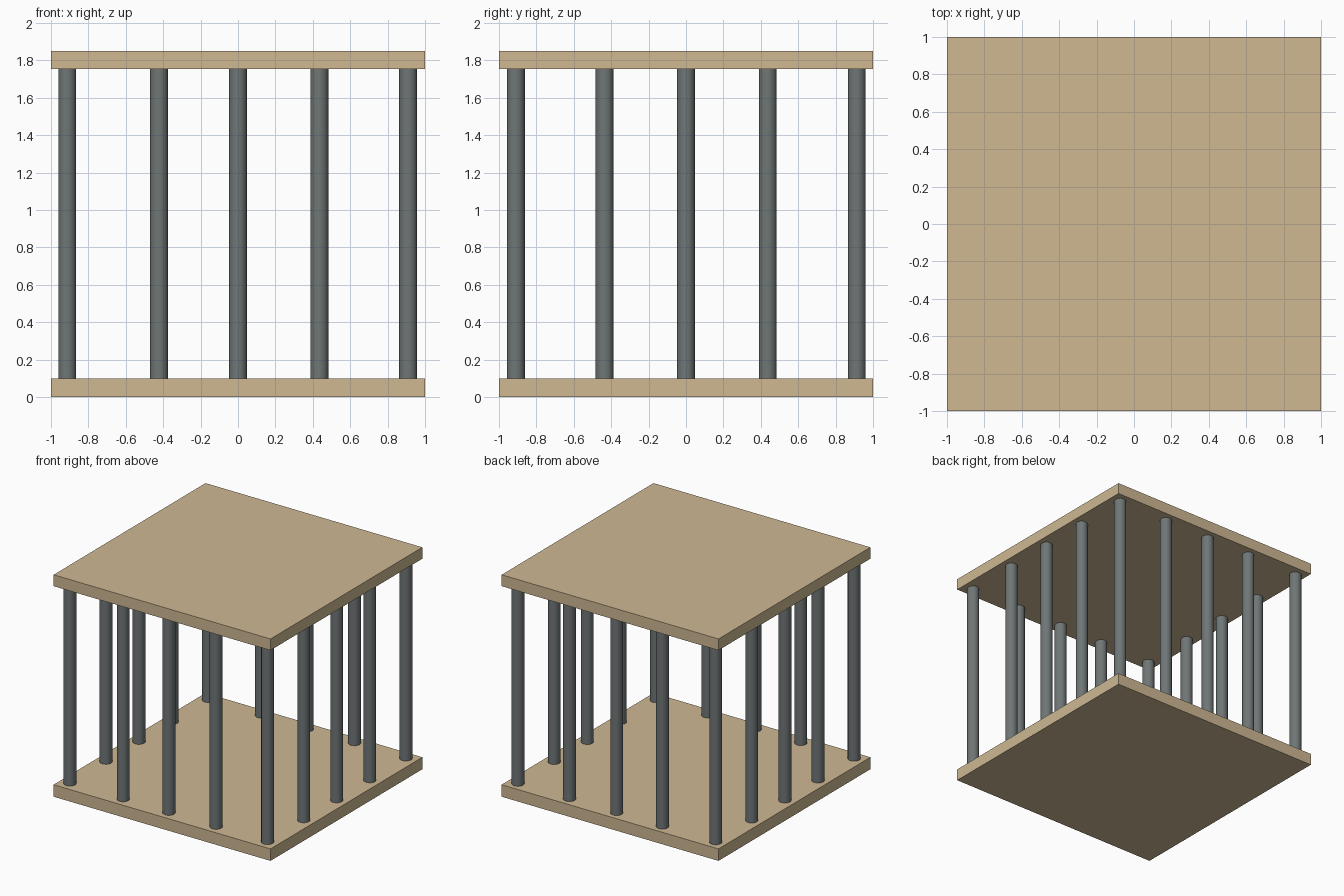
import bpy

if "Cube" in bpy.data.objects:
    bpy.data.objects.remove(bpy.data.objects["Cube"])

wood = bpy.data.materials.new("tan_wood")
wood.diffuse_color = (0.62, 0.48, 0.29, 1)
wood.use_nodes = True
wood.node_tree.nodes["Principled BSDF"].inputs["Base Color"].default_value = wood.diffuse_color
steel = bpy.data.materials.new("dark_steel")
steel.diffuse_color = (0.16, 0.18, 0.18, 1)
steel.use_nodes = True
steel.node_tree.nodes["Principled BSDF"].inputs["Base Color"].default_value = steel.diffuse_color

BASE_TOP, ROOF_BOTTOM, ROOF_TOP = 0.10, 1.755, 1.85


def slab(name, z0, z1):
    bpy.ops.mesh.primitive_cube_add(size=1, location=(0, 0, (z0 + z1) / 2))
    ob = bpy.context.object
    ob.name = name
    ob.scale = (2, 2, z1 - z0)
    bpy.ops.object.transform_apply(location=False, rotation=False, scale=True)
    ob.data.materials.append(wood)


def post(name, x, y):
    bpy.ops.mesh.primitive_cylinder_add(
        vertices=32, radius=0.048, depth=ROOF_BOTTOM - BASE_TOP,
        location=(x, y, (BASE_TOP + ROOF_BOTTOM) / 2))
    ob = bpy.context.object
    ob.name = name
    ob.data.materials.append(steel)
    bpy.ops.object.shade_smooth_by_angle()


# Floor and roof boards
slab("base_board", 0, BASE_TOP)
slab("top_board", ROOF_BOTTOM, ROOF_TOP)

# Bars around the perimeter: five per side, sharing the corners
xs = (-0.913, -0.422, 0.0, 0.435, 0.91)
ys = (-0.91, -0.435, 0.0, 0.437, 0.913)
for i, x in enumerate(xs):
    for j, y in enumerate(ys):
        if i in (0, 4) or j in (0, 4):
            post(f"bar_{i}_{j}", x, y)
